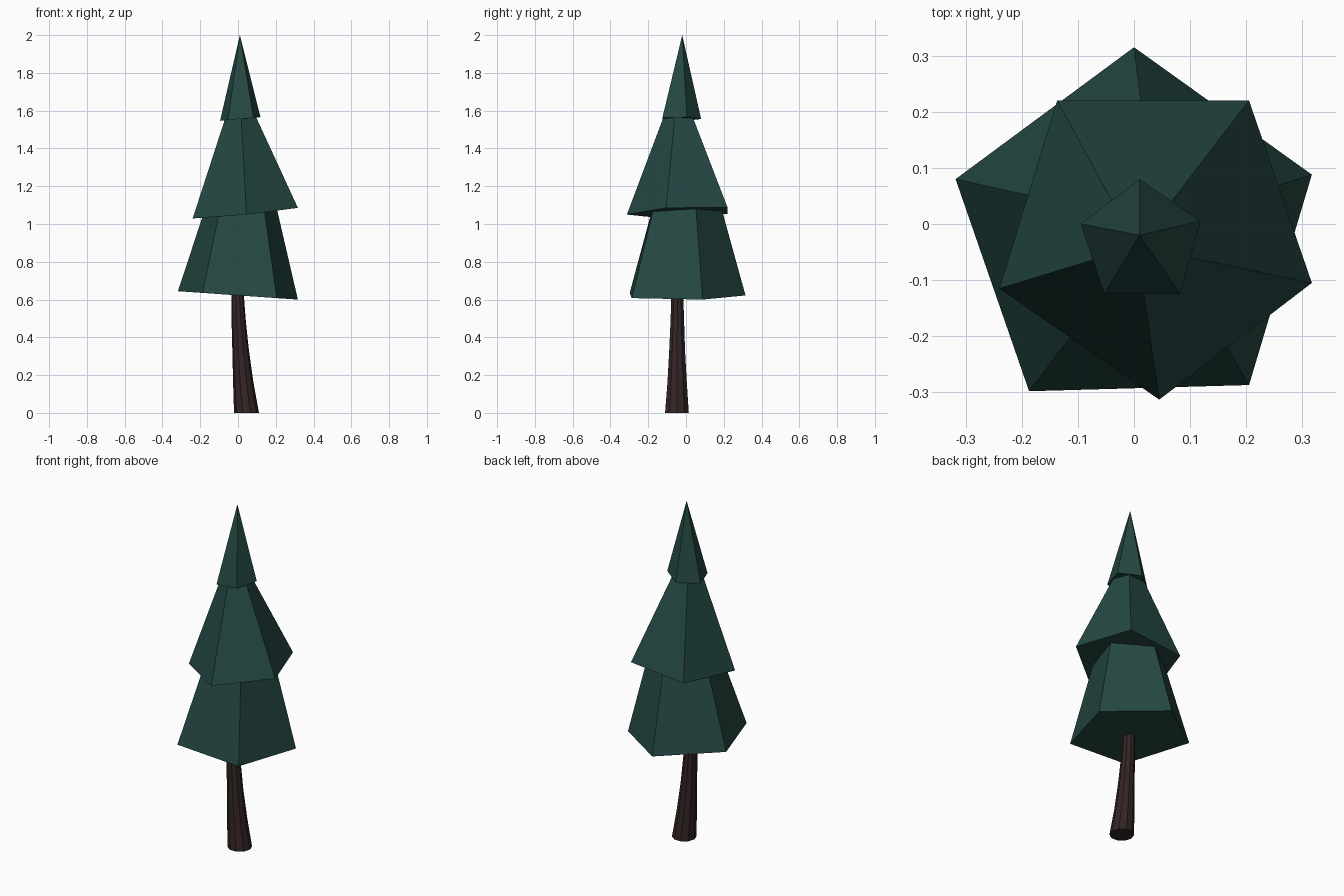
import bpy, bmesh, math
from mathutils import Vector

if "Cube" in bpy.data.objects:
    bpy.data.objects.remove(bpy.data.objects["Cube"])


def material(name, rgb):
    m = bpy.data.materials.new(name)
    m.diffuse_color = (*rgb, 1)
    m.use_nodes = True
    m.node_tree.nodes["Principled BSDF"].inputs["Base Color"].default_value = m.diffuse_color
    return m


def loft(name, rings, mat, apex=None):
    """Flat-shaded closed solid through rings of points, ending in a cap or a tip."""
    bm = bmesh.new()
    rows = [[bm.verts.new(p) for p in ring] for ring in rings]
    n = len(rows[0])
    for low, high in zip(rows, rows[1:]):
        for i in range(n):
            j = (i + 1) % n
            bm.faces.new((low[i], low[j], high[j], high[i]))
    bm.faces.new(rows[0][::-1])
    if apex:
        tip = bm.verts.new(apex)
        for i in range(n):
            bm.faces.new((rows[-1][i], rows[-1][(i + 1) % n], tip))
    else:
        bm.faces.new(rows[-1])
    bmesh.ops.recalc_face_normals(bm, faces=bm.faces)
    me = bpy.data.meshes.new(name)
    bm.to_mesh(me)
    bm.free()
    me.materials.append(mat)
    ob = bpy.data.objects.new(name, me)
    bpy.context.collection.objects.link(ob)
    return ob


def tilted(outline, z, slope_x, slope_y=0.0):
    """Lift a 2D outline onto a slightly tilted plane."""
    return [Vector((x, y, z + slope_x * x + slope_y * y)) for x, y in outline]


def shrunk(ring, centre, factor, z):
    """Smaller level copy of a ring, scaled about a centre."""
    return [Vector((centre[0] + factor * (p.x - centre[0]),
                    centre[1] + factor * (p.y - centre[1]), z)) for p in ring]


green = material("needles", (0.018, 0.065, 0.056))
brown = material("bark", (0.034, 0.018, 0.018))

# Lower foliage tier
base = tilted([(0, 0.315), (-0.318, 0.08), (-0.187, -0.298),
               (0.205, -0.287), (0.317, 0.088)], 0.622, -0.07)
loft("lower_foliage", [base, shrunk(base, (0.04, 0.0), 0.59, 1.09)], green)

# Middle foliage tier
base = tilted([(-0.137, 0.22), (-0.24, -0.115), (0.045, -0.313),
               (0.317, -0.105), (0.205, 0.22)], 1.058, 0.1, 0.04)
loft("middle_foliage", [base, shrunk(base, (0.005, -0.04), 0.27, 1.58)], green)

# Pointed top tier
base = tilted([(0.01, 0.08), (-0.095, 0.0), (-0.053, -0.125),
               (0.082, -0.125), (0.119, 0.005)], 1.555, 0.09)
loft("top_foliage", [base], green, apex=(0.01, -0.02, 2.0))

# Curved, tapering trunk: x, y, z, radius
sections = [(0.045, -0.048, 0.0, 0.066), (0.028, -0.047, 0.16, 0.054),
            (0.014, -0.047, 0.33, 0.044), (0.004, -0.046, 0.48, 0.038),
            (-0.004, -0.046, 0.66, 0.032)]
SIDES = 10
loft("trunk", [[(x + r * math.cos(math.tau * i / SIDES),
                 y + r * math.sin(math.tau * i / SIDES), z) for i in range(SIDES)]
               for x, y, z, r in sections], brown)
